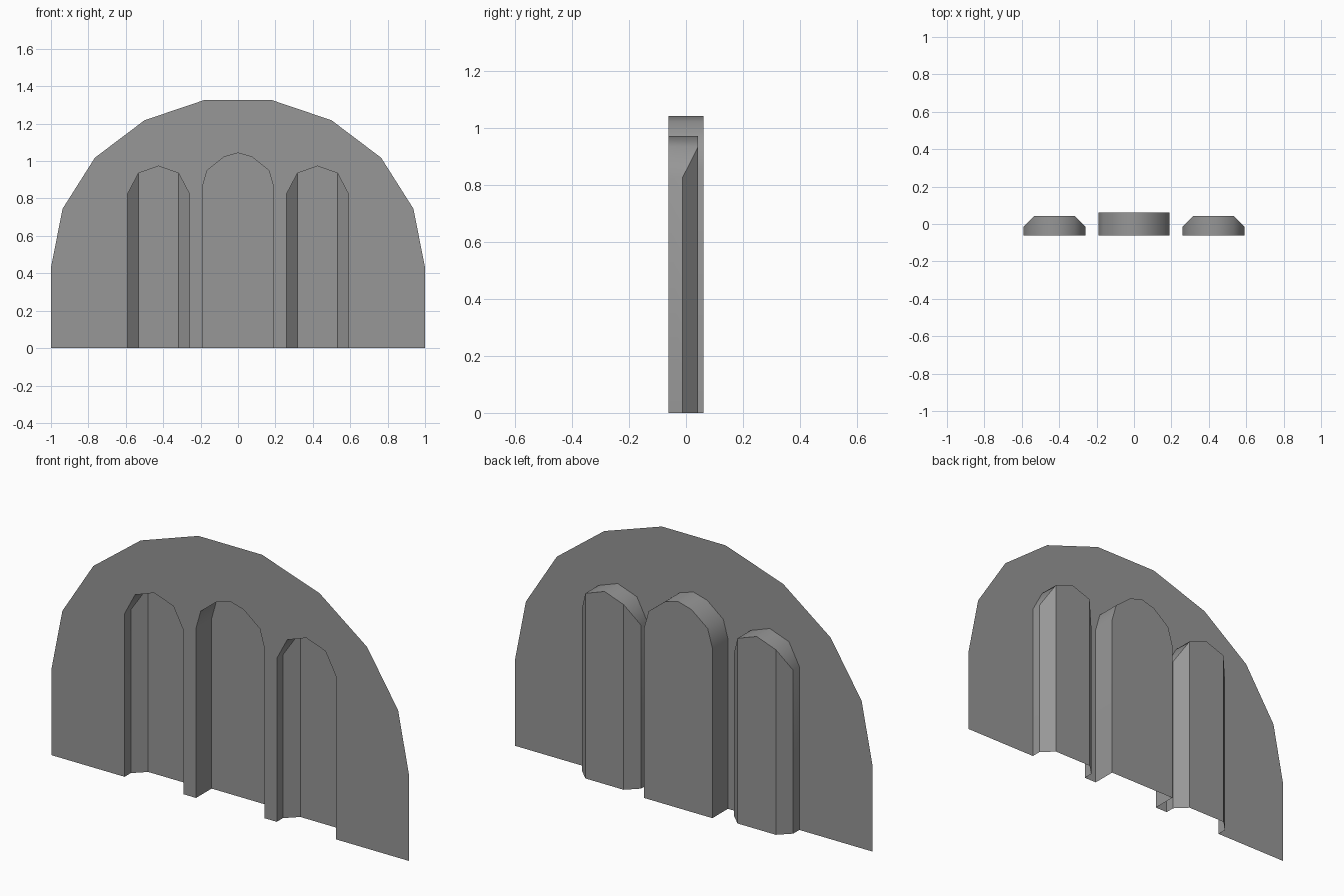
import bpy, bmesh

if "Cube" in bpy.data.objects:
    bpy.data.objects.remove(bpy.data.objects["Cube"])

FRONT = -0.062

# Dark grey shared by all parts
grey = bpy.data.materials.new("dark_grey")
grey.diffuse_color = (0.31, 0.31, 0.31, 1)
grey.use_nodes = True
grey.node_tree.nodes["Principled BSDF"].inputs["Base Color"].default_value = grey.diffuse_color


def mirrored(half):
    """Left half of an outline -> full outline, left to right over the top."""
    return half + [(-x, z) for x, z in reversed(half) if x != 0]


def build(name, flat, smooth=()):
    bm = bmesh.new()
    for group, is_smooth in ((flat, False), (smooth, True)):
        for pts in group:
            f = bm.faces.new([bm.verts.new(p) for p in pts])
            f.smooth = is_smooth
    bmesh.ops.remove_doubles(bm, verts=bm.verts, dist=1e-5)
    # keep every border of a flat face crisp
    for e in bm.edges:
        e.smooth = all(f.smooth for f in e.link_faces)
    me = bpy.data.meshes.new(name)
    bm.to_mesh(me)
    bm.free()
    me.materials.append(grey)
    ob = bpy.data.objects.new(name, me)
    bpy.context.collection.objects.link(ob)
    return ob


def niche(name, outline, cx, back_y, chamfer_y=None, inner=None):
    """Recess open at the front and bottom, optionally with chamfered rear corners."""
    pts = [(x + cx, z) for x, z in outline]
    depth = [back_y] * len(pts)
    back, flat = pts, []
    if chamfer_y is not None:
        for i in (0, 1, -2, -1):
            depth[i] = chamfer_y
        back = [(cx - inner, 0)] + pts[2:-2] + [(cx + inner, 0)]
    rear = [(x, y, z) for (x, z), y in zip(pts, depth)]
    front = [(x, FRONT, z) for x, z in pts]
    back = [(x, back_y, z) for x, z in back]
    if chamfer_y is not None:
        flat.append([rear[0], back[0], rear[2], rear[1]])
        flat.append([rear[-2], rear[-3], back[-1], rear[-1]])
    flat.append(back[::-1])
    walls = [[front[i], rear[i], rear[i + 1], front[i + 1]]
             for i in range(len(pts) - 1)]
    build(name, flat, walls)
    return pts


# Three arched recesses
side = mirrored([(-0.165, 0), (-0.165, 0.825), (-0.107, 0.935), (0, 0.973)])
middle = mirrored([(-0.191, 0), (-0.191, 0.858), (-0.165, 0.95),
                   (-0.075, 1.022), (0, 1.043)])
holes = [niche("left_niche", side, -0.425, 0.043, -0.013, 0.107),
         niche("middle_niche", middle, 0, 0.062),
         niche("right_niche", side, 0.425, 0.043, -0.013, 0.107)]

# Thin arched front sheet, notched around the recesses
outer = mirrored([(-1, 0), (-1, 0.43), (-0.938, 0.745), (-0.765, 1.018),
                  (-0.5, 1.218), (-0.178, 1.327)])
loop = outer[::-1] + [p for h in holes for p in h]
build("front_panel", [[(x, FRONT, z) for x, z in loop]])
